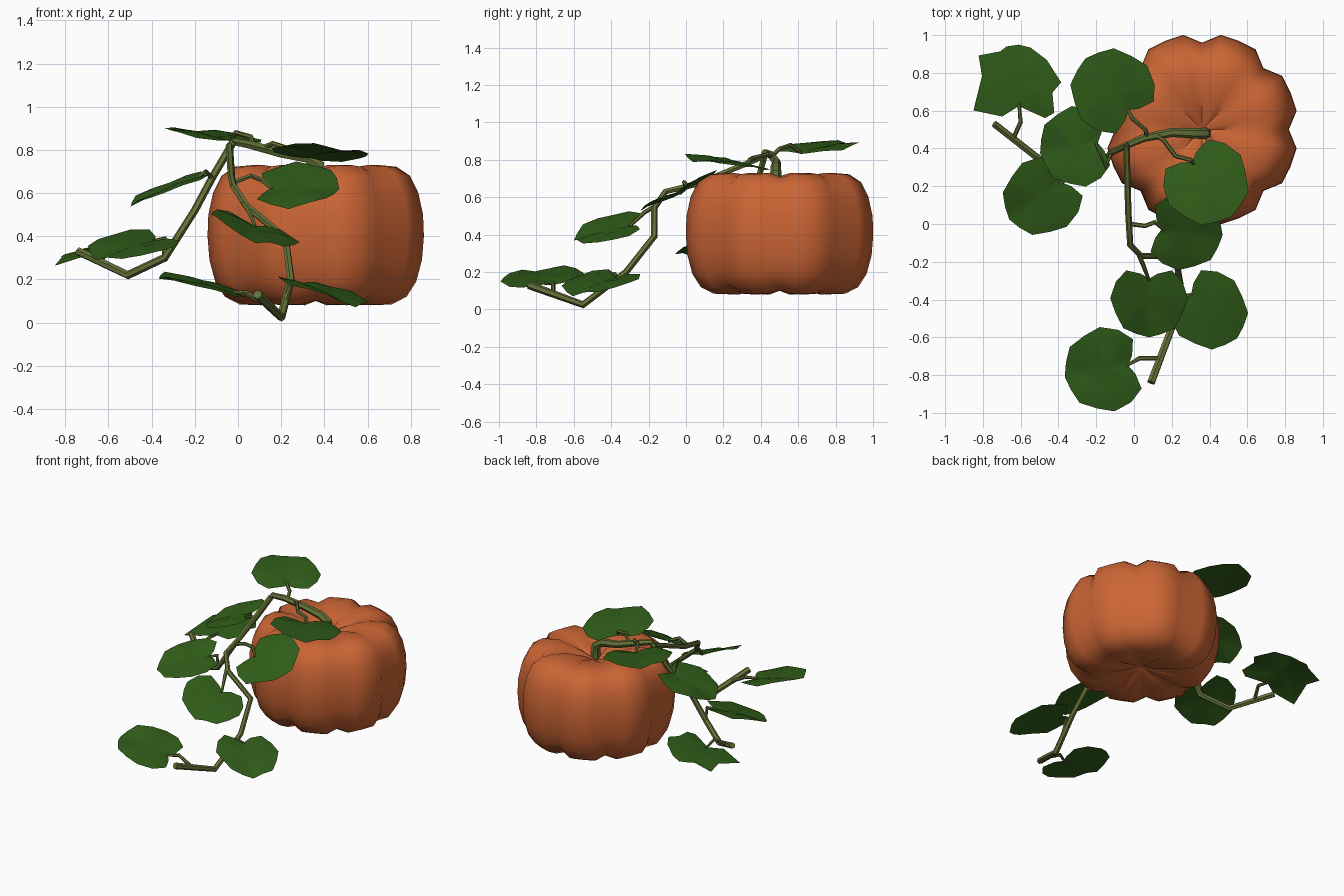
import bpy, bmesh
from math import sin, cos, radians, pi, hypot

if "Cube" in bpy.data.objects:
    bpy.data.objects.remove(bpy.data.objects["Cube"])


def material(name, rgb):
    m = bpy.data.materials.new(name)
    m.diffuse_color = (*rgb, 1)
    m.use_nodes = True
    m.node_tree.nodes["Principled BSDF"].inputs["Base Color"].default_value = m.diffuse_color
    return m


ORANGE = material("orange_skin", (0.60, 0.13, 0.035))
GREEN = material("leaf_green", (0.03, 0.11, 0.01))
STEM = material("stem_green", (0.13, 0.17, 0.04))


def finish(name, bm, mat, angle):
    bmesh.ops.recalc_face_normals(bm, faces=bm.faces)
    me = bpy.data.meshes.new(name)
    bm.to_mesh(me)
    bm.free()
    ob = bpy.data.objects.new(name, me)
    bpy.context.collection.objects.link(ob)
    me.materials.append(mat)
    bpy.ops.object.select_all(action='DESELECT')
    ob.select_set(True)
    bpy.context.view_layer.objects.active = ob
    bpy.ops.object.shade_smooth_by_angle(angle=radians(angle))
    return ob


# Pumpkin: lathe profile with eight lobes, four segments per lobe
profile = [(0.09, 0.68), (0.19, 0.715), (0.29, 0.73), (0.38, 0.722),
           (0.445, 0.68), (0.485, 0.60), (0.507, 0.50), (0.511, 0.40), (0.502, 0.29),
           (0.475, 0.19), (0.43, 0.12), (0.36, 0.084), (0.26, 0.08), (0.12, 0.105)]
lobe = [0.90, 1.0, 0.995, 1.0]
bm = bmesh.new()
rings = []
for r, z in profile:
    ring = []
    for i in range(32):
        a, k = 2 * pi * i / 32, lobe[i % 4]
        kz = 1 - (1 - k) * 0.6
        ring.append(bm.verts.new((0.36 + r * k * cos(a), 0.5 + r * k * sin(a),
                                  0.405 + (z - 0.405) * kz)))
    rings.append(ring)
for lo, hi in zip(rings, rings[1:]):
    for i in range(32):
        j = (i + 1) % 32
        bm.faces.new((lo[i], lo[j], hi[j], hi[i]))
for ring, z in ((rings[0], 0.64), (rings[-1], 0.14)):
    c = bm.verts.new((0.36, 0.5, z))
    for i in range(32):
        bm.faces.new((c, ring[i], ring[(i + 1) % 32]))
finish("pumpkin", bm, ORANGE, 50)


# Tubes for vines and leaf stalks: points are x, y, z, radius
def tube(name, pts):
    cu = bpy.data.curves.new(name, 'CURVE')
    cu.dimensions = '3D'
    cu.bevel_depth = 1.0
    cu.bevel_resolution = 1
    cu.use_fill_caps = True
    sp = cu.splines.new('POLY')
    sp.points.add(len(pts) - 1)
    for p, (x, y, z, r) in zip(sp.points, pts):
        p.co = (x, y, z, 1)
        p.radius = r
    ob = bpy.data.objects.new(name, cu)
    bpy.context.collection.objects.link(ob)
    cu.materials.append(STEM)
    bpy.ops.object.select_all(action='DESELECT')
    ob.select_set(True)
    bpy.context.view_layer.objects.active = ob
    bpy.ops.object.convert(target='MESH')
    bpy.ops.object.shade_smooth_by_angle(angle=radians(40))


tube("main_stem", [(0.38, 0.48, 0.63, .034), (0.375, 0.48, 0.73, .03), (0.32, 0.48, 0.765, .028),
                   (0.2, 0.485, 0.785, .024), (0.05, 0.455, 0.825, .021), (-0.03, 0.42, 0.84, .018)])
tube("left_vine", [(-0.02, 0.425, 0.84, .018), (-0.12, 0.38, 0.67, .018), (-0.2, 0.28, 0.52, .018),
                   (-0.34, 0.26, 0.30, .019), (-0.51, 0.35, 0.22, .02), (-0.74, 0.53, 0.33, .02)])
tube("front_vine", [(-0.04, 0.42, 0.82, .017), (-0.03, 0.06, 0.67, .017), (-0.02, -0.11, 0.63, .017),
                    (0.04, -0.17, 0.54, .017), (0.22, -0.17, 0.39, .018), (0.245, -0.32, 0.2, .018),
                    (0.20, -0.55, 0.025, .02), (0.09, -0.84, 0.13, .022)])

# Leaf outlines: degrees from the tip and relative radius
half = [(0, 1.0), (20, 0.97), (42, 1.02), (68, 0.96), (92, 1.03), (118, 1.0), (142, 0.98), (162, 0.72)]
round_leaf = half + [(180, 0.55)] + [(360 - a, r) for a, r in half[:0:-1]]
spiky_leaf = [(0, 0.95), (18, 0.95), (30, 0.9), (55, 1.18), (80, 0.9), (123, 1.3), (155, 0.95),
              (180, 0.6), (215, 1.1), (228, 1.15), (252, 0.85), (270, 1.02), (310, 0.88), (342, 0.92)]


def leaf(name, cx, cy, cz, tip, lx, wy, sx, sy, outline=round_leaf, stalk=()):
    """Folded blade centred at cx, cy, cz; sx and sy are its height slopes."""
    t = radians(tip)
    bm = bmesh.new()

    def vert(a, r):
        u, v = lx * r * cos(radians(a)), wy * r * sin(radians(a))
        x, y = u * cos(t) - v * sin(t), u * sin(t) + v * cos(t)
        d = hypot(u, v)
        z = cz + sx * x + sy * y + min(abs(v), 0.11) * 0.22 - 0.35 * d * d - 0.008
        z += 0.006 * sin(radians(a * 5)) * r
        return bm.verts.new((cx + x, cy + y, z))
    c = vert(0, 0)
    inner = [vert(a, r * 0.55) for a, r in outline]
    outer = [vert(a, r) for a, r in outline]
    n = len(outline)
    for i in range(n):
        j = (i + 1) % n
        bm.faces.new((c, inner[i], inner[j]))
        bm.faces.new((inner[i], outer[i], outer[j], inner[j]))
    base = (cx - 0.5 * lx * cos(t), cy - 0.5 * lx * sin(t))
    bz = cz - 0.5 * lx * (sx * cos(t) + sy * sin(t)) - 0.012
    ob = finish(name, bm, GREEN, 40)
    for p in ob.data.polygons:
        if p.normal.z < 0:
            p.flip()
    # Stalk from the vine to the notch of the leaf
    tube(name + "_stalk", [(*p, .012) for p in stalk] + [(*base, bz, .008)])


leaf("leaf_far_left", -0.61, 0.75, 0.345, 90, 0.21, 0.22, 0.2, 0.1, spiky_leaf,
     [(-0.64, 0.45, 0.28), (-0.6, 0.54, 0.34)])
leaf("leaf_back", -0.11, 0.70, 0.87, 130, 0.23, 0.22, -0.14, 0.1, round_leaf,
     [(0.07, 0.46, 0.82), (0.06, 0.5, 0.86), (-0.01, 0.56, 0.88)])
leaf("leaf_left_upper", -0.3, 0.41, 0.635, 190, 0.2, 0.21, 0.36, 0.1, round_leaf,
     [(-0.12, 0.38, 0.67), (-0.15, 0.3, 0.7)])
leaf("leaf_left_lower", -0.48, 0.15, 0.365, 215, 0.22, 0.2, 0.08, 0.3, round_leaf,
     [(-0.34, 0.26, 0.30), (-0.34, 0.25, 0.39)])
leaf("leaf_on_pumpkin", 0.38, 0.225, 0.79, 305, 0.23, 0.225, -0.05, -0.17, round_leaf,
     [(0.12, 0.47, 0.81), (0.16, 0.44, 0.83), (0.22, 0.36, 0.81), (0.3, 0.34, 0.80)])
leaf("leaf_pumpkin_front", 0.26, -0.04, 0.635, -5, 0.21, 0.2, 0.08, 0.5, round_leaf,
     [(-0.02, 0.0, 0.65), (0.06, -0.01, 0.68), (0.11, 0.01, 0.66)])
leaf("leaf_front_upper", 0.08, -0.4, 0.435, 270, 0.2, 0.2, -0.35, 0.22, round_leaf,
     [(0.02, -0.15, 0.56), (0.05, -0.22, 0.52)])
leaf("leaf_front_right", 0.39, -0.45, 0.155, -45, 0.22, 0.2, -0.26, 0.12, round_leaf,
     [(0.22, -0.46, 0.10), (0.25, -0.38, 0.19)])
leaf("leaf_front_left", -0.15, -0.77, 0.175, 190, 0.22, 0.22, -0.26, 0.08, round_leaf,
     [(0.14, -0.71, 0.08), (0.03, -0.71, 0.14)])
